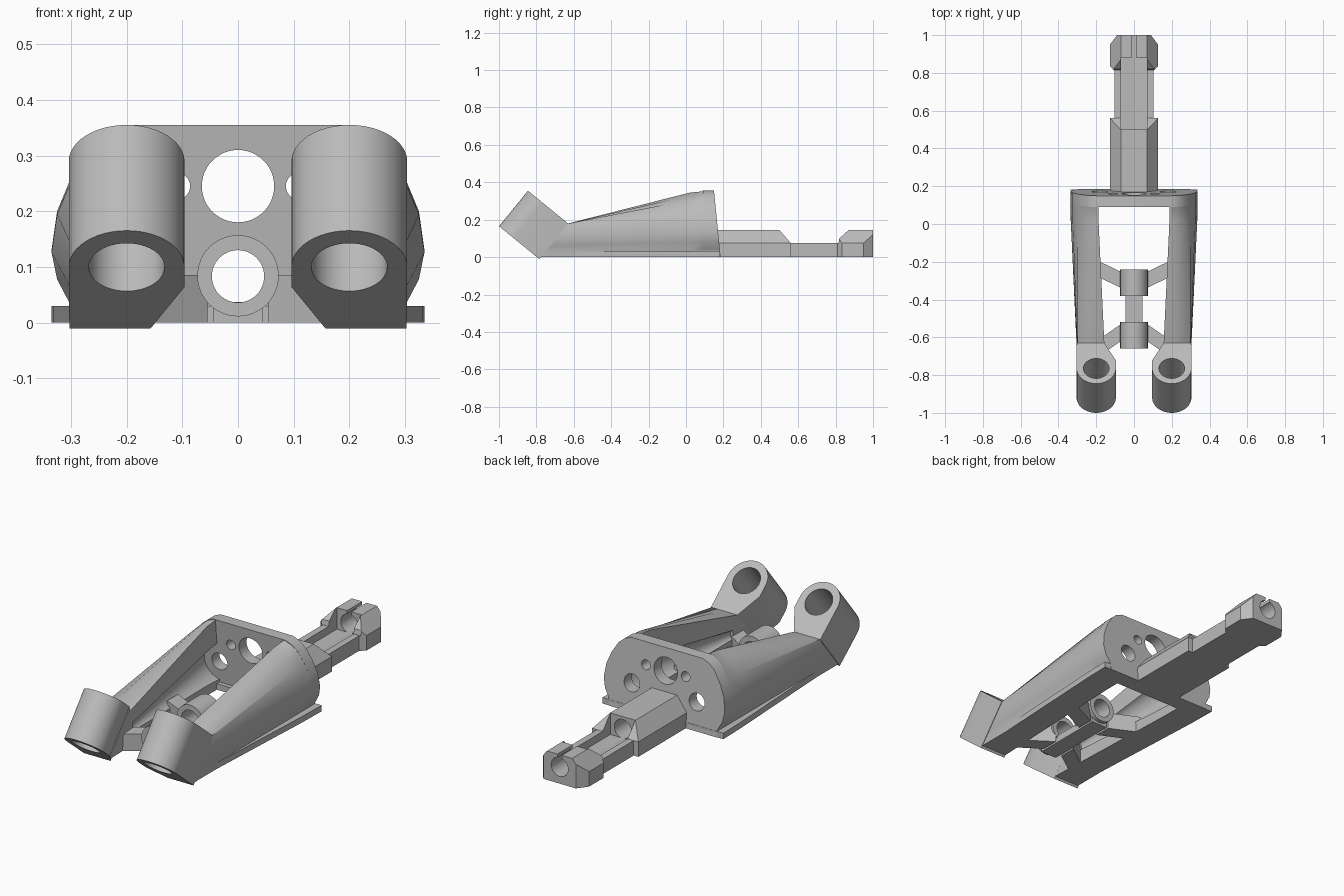
import bpy, bmesh
from math import cos, sin, pi
from mathutils import Vector, Matrix

if "Cube" in bpy.data.objects:
    bpy.data.objects.remove(bpy.data.objects["Cube"], do_unlink=True)

grey = bpy.data.materials.new("plain grey")
grey.use_nodes = True
grey.diffuse_color = (0.5, 0.5, 0.5, 1)
grey.node_tree.nodes["Principled BSDF"].inputs["Base Color"].default_value = (0.5, 0.5, 0.5, 1)


def loft(name, rings):
    """Closed solid through rings of equal point count."""
    bm = bmesh.new()
    loops = [[bm.verts.new(p) for p in ring] for ring in rings]
    n = len(loops[0])
    for a, b in zip(loops, loops[1:]):
        for i in range(n):
            j = (i + 1) % n
            bm.faces.new((a[i], a[j], b[j], b[i]))
    bm.faces.new(loops[0])
    bm.faces.new(loops[-1])
    bmesh.ops.recalc_face_normals(bm, faces=bm.faces)
    mesh = bpy.data.meshes.new(name)
    bm.to_mesh(mesh)
    bm.free()
    mesh.materials.append(grey)
    obj = bpy.data.objects.new(name, mesh)
    bpy.context.collection.objects.link(obj)
    return obj


def prism(name, pts, axis, a, b):
    """Extrude a 2D outline along an axis from a to b."""
    def place(p, t):
        return {"x": (t, p[0], p[1]), "y": (p[0], t, p[1]), "z": (p[0], p[1], t)}[axis]
    return loft(name, [[place(p, t) for p in pts] for t in (a, b)])


def box(name, x0, x1, y0, y1, z0, z1):
    return prism(name, [(x0, y0), (x1, y0), (x1, y1), (x0, y1)], "z", z0, z1)


def rod(name, p0, p1, r0, r1=None, sides=48):
    p0, p1 = Vector(p0), Vector(p1)
    turn = (p1 - p0).to_track_quat("Z", "Y")
    circle = [turn @ Vector((cos(2 * pi * i / sides), sin(2 * pi * i / sides), 0)) for i in range(sides)]
    return loft(name, [[p0 + c * r0 for c in circle], [p1 + c * (r1 or r0) for c in circle]])


def cut(obj, *cutters):
    for cutter in cutters:
        cutter.hide_render = True
        mod = obj.modifiers.new("cut", "BOOLEAN")
        mod.operation = "DIFFERENCE"
        mod.solver = "EXACT"
        mod.object = cutter
        bpy.context.view_layer.objects.active = obj
        bpy.ops.object.modifier_apply(modifier=mod.name)
        bpy.data.objects.remove(cutter, do_unlink=True)
    return obj


BORE_Z = 0.083


def bore(y0, y1):
    return rod("bore_cutter", (0, y0, BORE_Z), (0, y1, BORE_Z), 0.047)


parts = []

# Outer curve of the body at the rear plate, from foot to top
curve = [(0.30, 0), (0.30, 0.035), (0.325, 0.08), (0.335, 0.13), (0.325, 0.20),
         (0.30, 0.26), (0.265, 0.315), (0.235, 0.34), (0.20, 0.355)]

# Rear plate, leaning slightly forward, with its holes
outline = curve + [(-x, z) for x, z in reversed(curve)]
plate = loft("rear_plate", [[(x, y - 0.1 * z, z) for x, z in outline] for y in (0.125, 0.185)])
holes = [(0, 0.245, 0.065)]
for s in (-1, 1):
    holes += [(s * 0.11, 0.245, 0.024), (s * 0.18, 0.14, 0.043)]
for x, z, r in holes:
    cut(plate, rod("hole_cutter", (x, 0, z), (x, 0.3, z), r))
cut(plate, bore(0, 0.3))
parts.append(plate)

# Forward end of an arm, matching the curve point for point
front = [(0.30, 0), (0.30, 0.03), (0.30, 0.06), (0.30, 0.10), (0.30, 0.14),
         (0.30, 0.18), (0.27, 0.18), (0.24, 0.18), (0.21, 0.18)]
front += [(0.157, 0.18), (0.157, 0)]
rear = curve + [(0.188, 0.355), (0.188, 0)]

# Socket outline: x across, d along the end face
AXIS = Vector((0, 0.632, 0.775))
DOWN = Vector((0, 0.775, -0.632))
socket_outline = [(0.2 + 0.104 * cos(t), 0.104 - 0.104 * sin(t))
                  for t in [pi * i / 24 for i in range(25)]]
socket_outline += [(0.096, 0.16), (0.157, 0.278), (0.303, 0.278)]

for s, side in ((1, "left"), (-1, "right")):
    # Arm growing from the socket to the rear plate, hollowed on its inner side
    r0 = [(s * x, -0.78 + 0.15 * z / 0.18, z) for x, z in front]
    r1 = [(s * x, 0.02, z * 0.971) for x, z in rear]
    r2 = [(s * x, 0.09, z * 0.99) for x, z in rear]
    r3 = [(s * x, 0.13 - 0.1 * z, z) for x, z in rear]
    arm = loft(side + "_arm", [r0, r1, r2, r3])
    cut(arm, rod("hollow_cutter", (s * 0.17, 0.2, 0.145), (s * 0.15, -0.6, 0.09), 0.105, 0.025))
    parts.append(arm)

    # Base rail with a flange showing along the outside
    rail = [(0.188, -0.6), (0.30, -0.6), (0.332, 0.04), (0.335, 0.183), (0.188, 0.183)]
    parts.append(prism(side + "_base_rail", [(s * x, y) for x, y in rail], "z", 0, 0.03))

    # Tilted front socket
    top = Vector((0, -0.845, 0.355))
    ring = [top + Vector((s * x, 0, 0)) + DOWN * d for x, d in socket_outline]
    socket = loft(side + "_socket", [ring, [p - AXIS * 0.245 for p in ring]])
    c = top + Vector((s * 0.2, 0, 0)) + DOWN * 0.104
    cut(socket, rod("socket_cutter", c + AXIS * 0.1, c - AXIS * 0.4, 0.068))
    parts.append(socket)

    # Diagonal braces to the centre guide
    for name, pts in (("rear", [(0.055, -0.26), (0.2, -0.19), (0.2, -0.275), (0.055, -0.345)]),
                      ("front", [(0.055, -0.52), (0.17, -0.60), (0.17, -0.69), (0.055, -0.61)])):
        parts.append(prism(f"{side}_{name}_brace", [(s * x, y) for x, y in pts], "z", 0, 0.085))

# Centre guide: two rings joined by a low bar
for name, y0, y1 in (("front", -0.66, -0.52), ("rear", -0.38, -0.24)):
    ring = rod(name + "_guide_ring", (0, y0, BORE_Z + 0.001), (0, y1, BORE_Z + 0.001), 0.073)
    parts.append(cut(ring, bore(-1, 0)))
parts.append(box("guide_bar", -0.045, 0.045, -0.64, -0.26, 0, 0.037))

# Cross sill under the rear plate
parts.append(box("rear_sill", -0.2, 0.2, 0.1, 0.183, 0, 0.03))

# Tail bar: chamfered section, notched, with an open channel and a bore
half = [(0.128, 0), (0.128, 0.075), (0.07, 0.145)]
tail = prism("tail_bar", half + [(-x, z) for x, z in reversed(half)], "y", 0.15, 1.0)
notch = [(0.485, 0.16), (0.50, 0.145), (0.56, 0.075), (0.815, 0.075), (0.82, 0.10),
         (0.87, 0.145), (0.885, 0.16)]
cut(tail, prism("notch_cutter", notch, "x", -0.3, 0.3))
for s in (-1, 1):
    waist = [(0.102, 0.56), (0.2, 0.56), (0.2, 0.835), (0.128, 0.835), (0.102, 0.81)]
    corner = [(0.129, 0.948), (0.2, 0.948), (0.2, 1.1), (0.09, 1.1), (0.09, 1.0)]
    for pts in (waist, corner):
        cut(tail, prism("side_cutter", [(s * x, y) for x, y in pts], "z", -0.1, 0.3))
cut(tail, box("channel_cutter", -0.069, 0.069, 0.5, 0.88, 0.037, 0.3),
    bore(0, 1.2), box("slot_cutter", -0.012, 0.012, 0.86, 1.2, 0.1, 0.3))
parts.append(tail)

# Smooth the round faces while keeping the edges crisp
bpy.ops.object.select_all(action="DESELECT")
for obj in parts:
    obj.select_set(True)
bpy.context.view_layer.objects.active = parts[0]
bpy.ops.object.shade_smooth_by_angle(angle=0.5)
